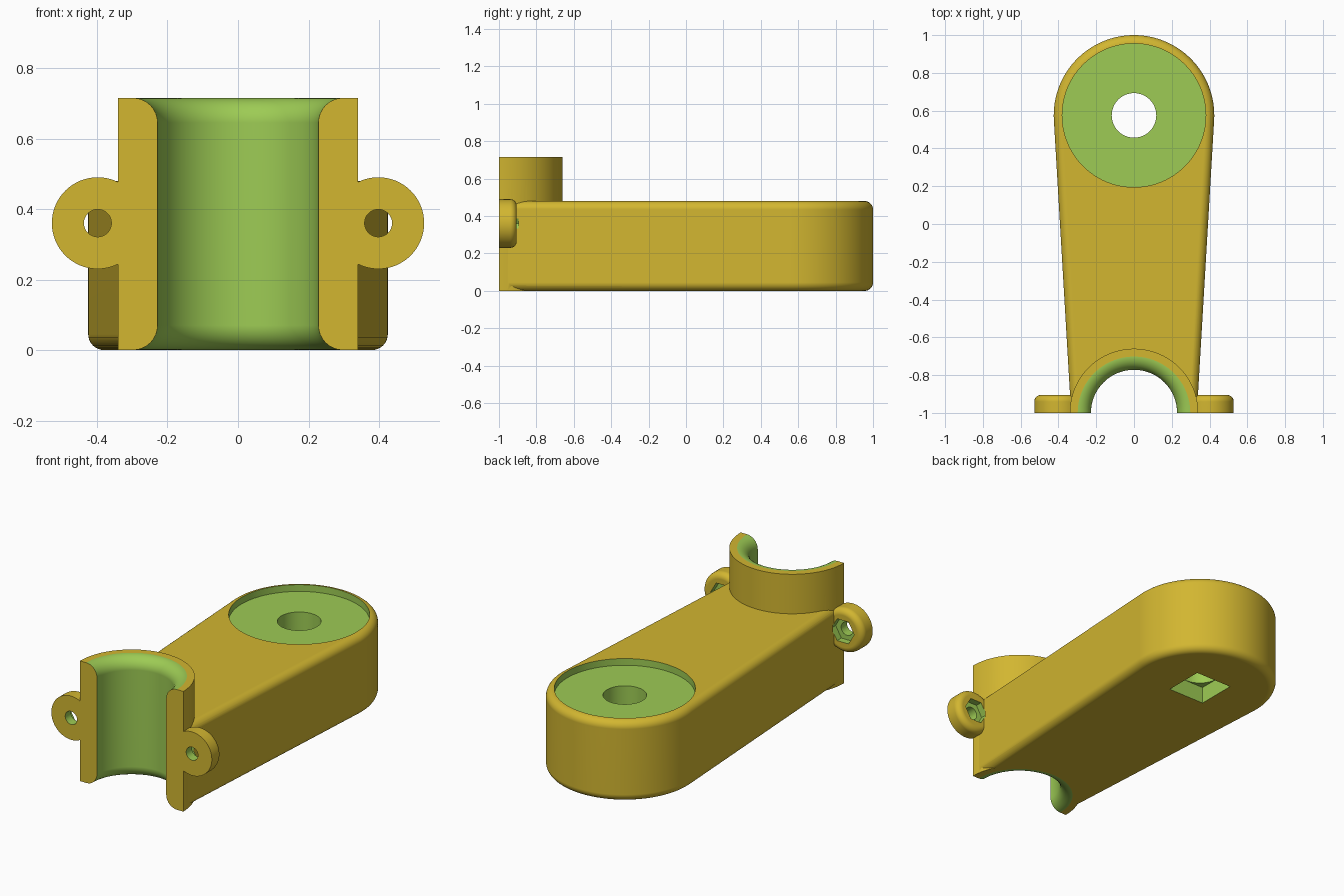
import bpy, bmesh, math
from mathutils import Matrix

if "Cube" in bpy.data.objects:
    bpy.data.objects.remove(bpy.data.objects["Cube"])


def material(name, rgb):
    m = bpy.data.materials.new(name)
    m.diffuse_color = (*rgb, 1)
    m.use_nodes = True
    m.node_tree.nodes["Principled BSDF"].inputs["Base Color"].default_value = m.diffuse_color
    return m


MATS = [material("yellow", (0.645, 0.468, 0.030)),
        material("green", (0.337, 0.597, 0.089))]


def loft(name, rings, mat=0, matrix=None):
    """Closed solid through a stack of rings with equal point counts."""
    bm = bmesh.new()
    loops = [[bm.verts.new(p) for p in ring] for ring in rings]
    n = len(loops[0])
    for a, b in zip(loops, loops[1:]):
        for i in range(n):
            j = (i + 1) % n
            bm.faces.new((a[i], a[j], b[j], b[i]))
    bm.faces.new(loops[0][::-1])
    bm.faces.new(loops[-1])
    for f in bm.faces:
        f.material_index = mat
    if matrix:
        bm.transform(matrix)
    bmesh.ops.recalc_face_normals(bm, faces=bm.faces)
    mesh = bpy.data.meshes.new(name)
    bm.to_mesh(mesh)
    bm.free()
    for m in MATS:
        mesh.materials.append(m)
    ob = bpy.data.objects.new(name, mesh)
    bpy.context.collection.objects.link(ob)
    return ob


def lathe(name, profile, mat=0, matrix=None, sides=64, turn=0.0):
    """Turned solid from (radius, height) points, around local z."""
    ang = [turn + 2 * math.pi * i / sides for i in range(sides)]
    rings = [[(r * math.cos(a), r * math.sin(a), z) for a in ang] for r, z in profile]
    return loft(name, rings, mat, matrix)


def combine(target, other, operation):
    """Apply a boolean and discard the second solid."""
    mod = target.modifiers.new("boolean", "BOOLEAN")
    mod.operation = operation
    mod.solver = "EXACT"
    mod.object = other
    bpy.context.view_layer.objects.active = target
    bpy.ops.object.modifier_apply(modifier=mod.name)
    bpy.data.objects.remove(other)


STEPS = 8
QUARTER = [math.pi / 2 * i / STEPS for i in range(STEPS + 1)]
PIVOT_Y, BODY_R, FRONT_W, BODY_H, ROUND = 0.575, 0.425, 0.333, 0.48, 0.045
SLEEVE_H, SLEEVE_R, BORE_R, FLARE = 0.715, 0.34, 0.228, 0.07


# Tapered arm body with rounded top and bottom edges
def outline(inset, z):
    tilt = math.atan((BODY_R - FRONT_W) / (PIVOT_Y + 1))
    r = BODY_R - inset
    pts = []
    for i in range(65):
        a = -tilt + (math.pi + 2 * tilt) * i / 64
        pts.append((r * math.cos(a), PIVOT_Y + r * math.sin(a), z))
    w = FRONT_W - inset
    return pts + [(-w, -1, z), (w, -1, z)]


low = [outline(ROUND * (1 - math.sin(a)), ROUND * (1 - math.cos(a))) for a in QUARTER]
high = [outline(ROUND * (1 - math.cos(a)), BODY_H - ROUND * (1 - math.sin(a))) for a in QUARTER]
arm = loft("clamp_arm", low + high)

# Half-round clamp sleeve
half = [(SLEEVE_R * math.cos(math.pi * i / 48), SLEEVE_R * math.sin(math.pi * i / 48) - 1)
        for i in range(49)]
combine(arm, loft("sleeve", [[(x, y, z) for x, y in half] for z in (0, SLEEVE_H)]), "UNION")

# Screw ears, rounded on the back edge
EAR_R, EAR_T, EAR_ROUND = 0.13, 0.095, 0.035


def ear_matrix(side):
    return Matrix.Translation((side * 0.398, -1, 0.36)) @ Matrix.Rotation(-math.pi / 2, 4, "X")


ear_profile = [(EAR_R, 0)] + [(EAR_R - EAR_ROUND * (1 - math.cos(a)),
                               EAR_T - EAR_ROUND * (1 - math.sin(a))) for a in QUARTER]
for side in (-1, 1):
    combine(arm, lathe("ear", ear_profile, 0, ear_matrix(side)), "UNION")

# Sleeve bore with flared ends
flare = [(BORE_R + FLARE * (1 - math.cos(a)), SLEEVE_H - FLARE * (1 - math.sin(a)))
         for a in QUARTER]
flare = sorted(flare, key=lambda p: p[1])
wide = BORE_R + FLARE
bore = [(wide, -0.1)] + [(r, SLEEVE_H - z) for r, z in flare[::-1]] + flare + [(wide, 0.8)]
combine(arm, lathe("bore", bore, 1, Matrix.Translation((0, -1, 0)), 96), "DIFFERENCE")

# Round recess, pivot hole and square bolt-head pocket
pivot = Matrix.Translation((0, PIVOT_Y, 0))
combine(arm, lathe("recess", [(0.38, 0.44), (0.38, 0.6)], 1, pivot, 96), "DIFFERENCE")
combine(arm, lathe("pivot_hole", [(0.118, -0.1), (0.118, 0.6)], 1, pivot, 48), "DIFFERENCE")
combine(arm, lathe("square_pocket", [(0.12 * math.sqrt(2), -0.1), (0.12 * math.sqrt(2), 0.1)],
                   1, pivot, 4, math.pi / 4), "DIFFERENCE")

# Ear screw holes and hexagonal nut pockets
for side in (-1, 1):
    m = ear_matrix(side)
    combine(arm, lathe("screw_hole", [(0.039, -0.1), (0.039, 0.1)], 1, m, 32), "DIFFERENCE")
    combine(arm, lathe("nut_pocket", [(0.075, 0.055), (0.075, 0.105)], 1, m, 6), "DIFFERENCE")

# Smooth curved faces, crisp edges
bpy.ops.object.select_all(action="DESELECT")
arm.select_set(True)
bpy.context.view_layer.objects.active = arm
bpy.ops.object.shade_smooth_by_angle(angle=math.radians(30))
weighted = arm.modifiers.new("weighted_normals", "WEIGHTED_NORMAL")
weighted.keep_sharp = True
